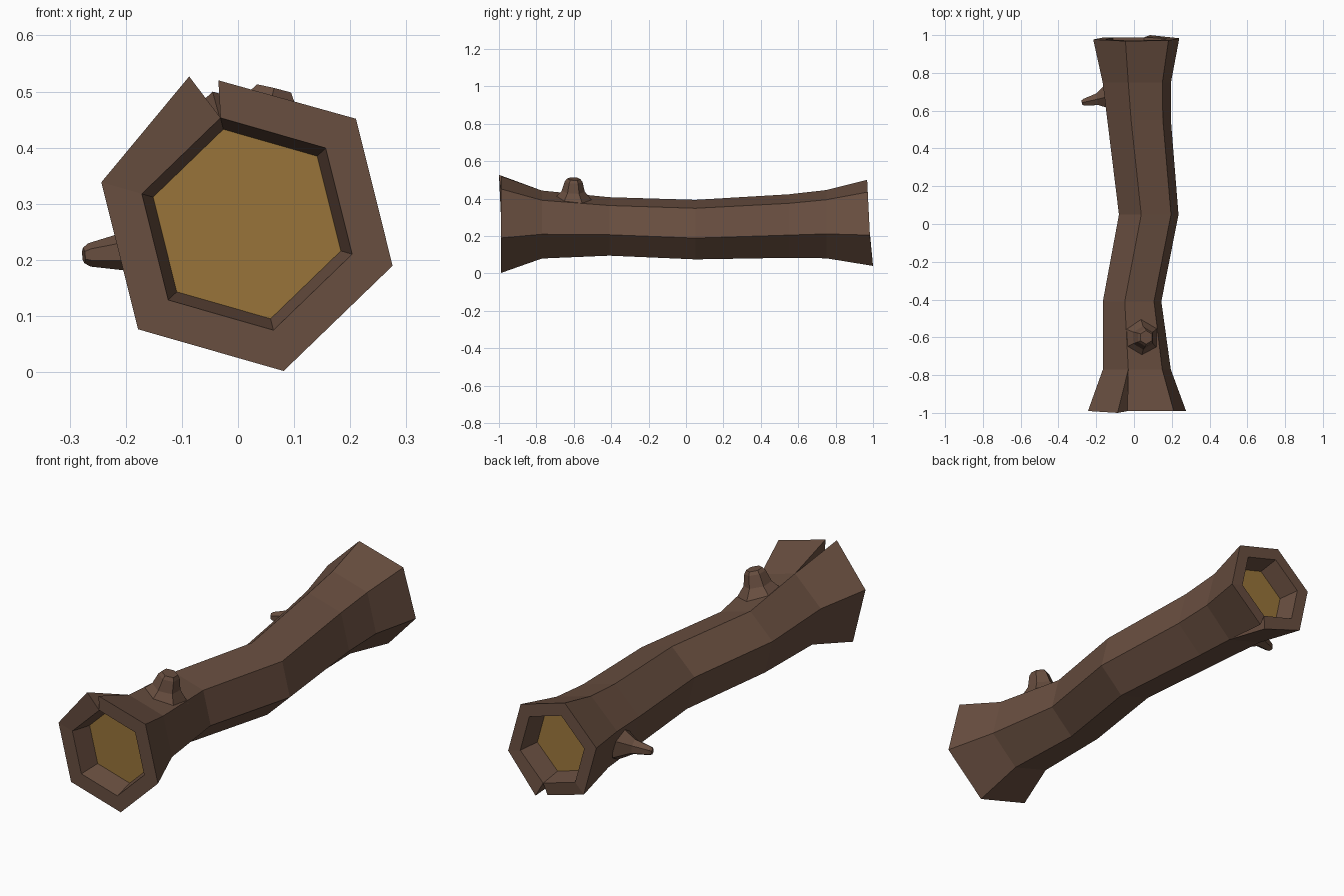
import bpy, bmesh, math
from mathutils import Vector

if "Cube" in bpy.data.objects:
    bpy.data.objects.remove(bpy.data.objects["Cube"])


def material(name, rgb):
    m = bpy.data.materials.new(name)
    m.diffuse_color = (*rgb, 1)
    m.use_nodes = True
    m.node_tree.nodes["Principled BSDF"].inputs["Base Color"].default_value = m.diffuse_color
    return m


bark = material("bark_brown", (0.140, 0.077, 0.051))
wood = material("cut_wood", (0.315, 0.175, 0.042))
ANG = [math.radians(-16 + 60 * k) for k in range(6)]


def finish(bm, name):
    bmesh.ops.recalc_face_normals(bm, faces=bm.faces)
    me = bpy.data.meshes.new(name)
    bm.to_mesh(me)
    bm.free()
    me.materials.append(bark)
    me.materials.append(wood)
    ob = bpy.data.objects.new(name, me)
    bpy.context.collection.objects.link(ob)
    return ob


def hexagon(bm, cx, y, cz, r, tilt=0.0):
    return [bm.verts.new((cx + r * math.cos(a),
                          y - tilt * r * math.sin(a),
                          cz + r * math.sin(a))) for a in ANG]


def bridge(bm, a, b):
    for k in range(6):
        n = (k + 1) % 6
        bm.faces.new((a[k], a[n], b[n], b[k]))


def log_end(bm, body, cx, y, cz, radii, tilt, depth, split, before, after):
    """Flared rim with one cracked corner and a recessed wood face."""
    outer = hexagon(bm, cx, y, cz, radii[0], tilt)
    inner = hexagon(bm, cx, y, cz, radii[1], tilt)
    cap = hexagon(bm, cx, y + depth, cz, radii[2], tilt)
    outer[split].co = before
    flap = bm.verts.new(after)
    for k in range(6):
        n = (k + 1) % 6
        p = flap if k == split else outer[k]
        q = outer[n]
        bm.faces.new((body[k], body[n], q, p))
        bm.faces.new((p, q, inner[n], inner[k]))
    for v in (outer[split], flap):           # crack walls
        bm.faces.new((v, inner[split], body[split]))
    bridge(bm, inner, cap)
    bm.faces.new(cap).material_index = 1


# Log body: x centre, y, z centre, radius
RINGS = [(0.015, -0.77, 0.261, 0.187), (-0.010, -0.41, 0.251, 0.161),
         (0.078, 0.05, 0.234, 0.164), (0.027, 0.55, 0.253, 0.175),
         (0.015, 0.75, 0.263, 0.188)]
bm = bmesh.new()
rings = [hexagon(bm, *r) for r in RINGS]
for a, b in zip(rings, rings[1:]):
    bridge(bm, a, b)
log_end(bm, rings[0], 0.016, -0.99, 0.264, (0.27, 0.195, 0.174), 0.0, 0.10,
        2, (-0.035, -0.99, 0.52), (-0.087, -1.0, 0.527))
log_end(bm, rings[-1], 0.012, 0.98, 0.27, (0.237, 0.172, 0.152), 0.05, -0.10,
        5, (0.04, 0.975, 0.045), (0.085, 1.0, 0.04))
finish(bm, "log")


# Broken branches
def branch(name, base, tip, profile, sides, spin=0.0):
    base, tip = Vector(base), Vector(tip)
    d = tip - base
    u = d.cross(Vector((0, 1, 0))).normalized()
    v = d.normalized().cross(u)
    bm = bmesh.new()
    prev = None
    for t, r in profile:
        ring = []
        for k in range(sides):
            a = spin + 2 * math.pi * k / sides
            ring.append(bm.verts.new(base + d * t + (u * math.cos(a) + v * math.sin(a)) * r))
        if prev:
            for k in range(sides):
                n = (k + 1) % sides
                bm.faces.new((prev[k], prev[n], ring[n], ring[k]))
        else:
            bm.faces.new(ring)
        prev = ring
    bm.faces.new(prev)
    finish(bm, name)


branch("top_branch_stub", (0.035, -0.605, 0.385), (0.064, -0.60, 0.505),
       [(0, 0.11), (0.45, 0.062), (0.88, 0.047), (1, 0.036)], 6, math.pi / 6)
branch("side_twig", (-0.125, 0.675, 0.222), (-0.275, 0.642, 0.208),
       [(0, 0.082), (0.45, 0.036), (0.93, 0.021), (1, 0.014)], 6)
